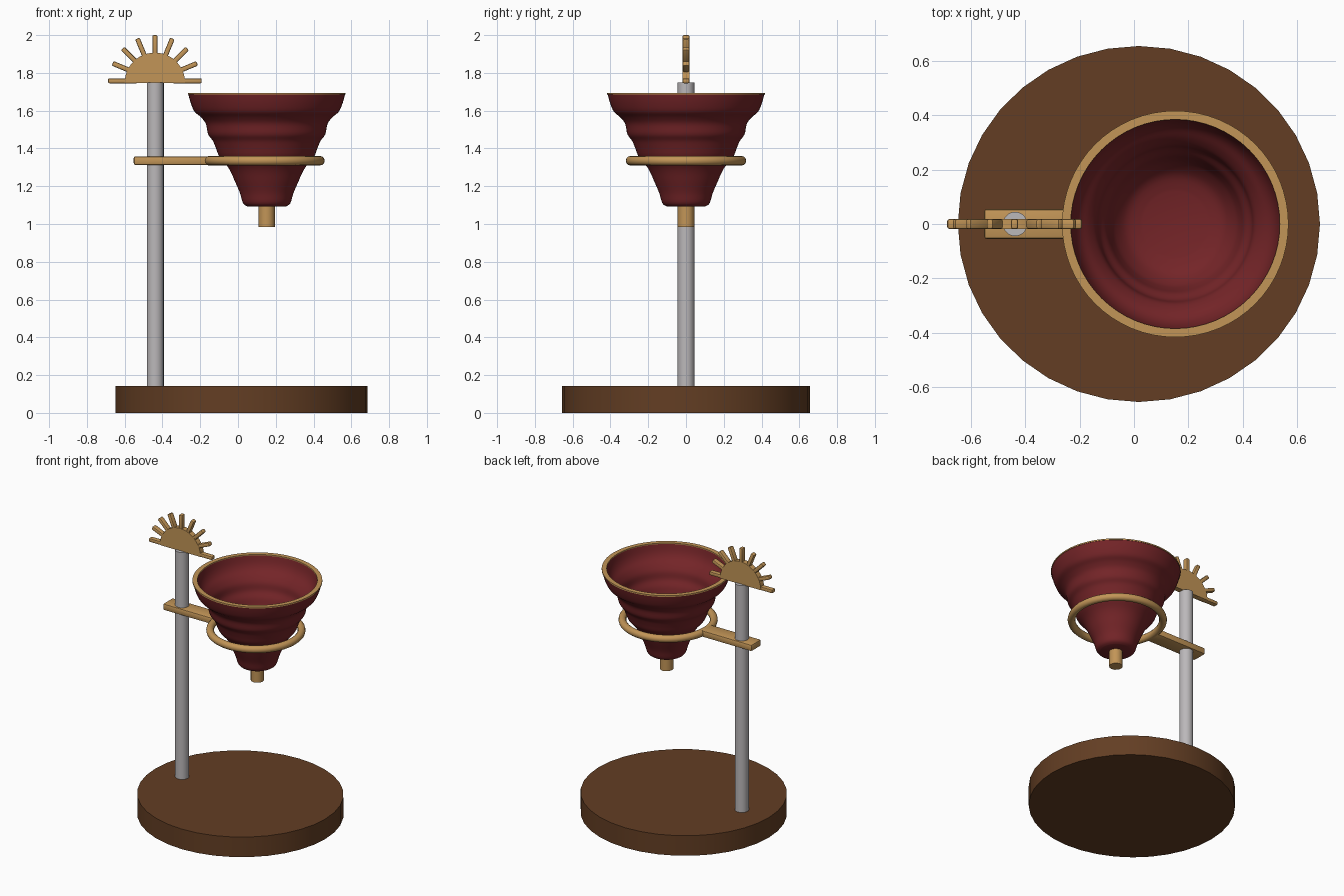
import bpy, bmesh, math
from mathutils import Matrix, Vector

if "Cube" in bpy.data.objects:
    bpy.data.objects.remove(bpy.data.objects["Cube"])


def mat(name, rgb):
    m = bpy.data.materials.new(name)
    m.diffuse_color = (*rgb, 1)
    m.use_nodes = True
    m.node_tree.nodes["Principled BSDF"].inputs["Base Color"].default_value = m.diffuse_color
    return m


WOOD = mat("brown wood", (0.125, 0.048, 0.017))
RED = mat("dark red", (0.175, 0.018, 0.021))
GOLD = mat("brass", (0.54, 0.30, 0.095))
STEEL = mat("pale grey metal", (0.50, 0.48, 0.49))


def finish(name, bm, material, angle=35):
    bmesh.ops.recalc_face_normals(bm, faces=bm.faces)
    me = bpy.data.meshes.new(name)
    bm.to_mesh(me)
    bm.free()
    ob = bpy.data.objects.new(name, me)
    bpy.context.collection.objects.link(ob)
    me.materials.append(material)
    bpy.ops.object.select_all(action='DESELECT')
    ob.select_set(True)
    bpy.context.view_layer.objects.active = ob
    bpy.ops.object.shade_smooth_by_angle(angle=math.radians(angle))
    return ob


def lathe(name, profile, material, x, n=48, closed=False, sy=1, angle=35):
    """Spin (radius, z) points round a vertical axis at the given x."""
    bm = bmesh.new()
    pts = profile + profile[:1] if closed else profile
    vs = [bm.verts.new((r, 0, z)) for r, z in pts]
    es = [bm.edges.new(p) for p in zip(vs, vs[1:])]
    bmesh.ops.spin(bm, geom=vs + es, cent=(0, 0, 0), axis=(0, 0, 1),
                   angle=math.tau, steps=n, use_duplicate=False)
    bmesh.ops.remove_doubles(bm, verts=bm.verts, dist=1e-5)
    bmesh.ops.transform(bm, matrix=Matrix.Translation((x, 0, 0)) @ Matrix.Diagonal((1, sy, 1, 1)),
                        verts=bm.verts)
    return finish(name, bm, material, angle)


def rod(name, r, z0, z1, material, x, n, sy=1):
    return lathe(name, [(0, z0), (r, z0), (r, z1), (0, z1)], material, x, n, sy=sy)


def bevelled_box(name, size, matrix, material, bevel):
    bm = bmesh.new()
    bmesh.ops.create_cube(bm, size=1, matrix=Matrix.Diagonal((*size, 1)))
    bmesh.ops.bevel(bm, geom=bm.edges[:], offset=bevel, segments=2, profile=0.5, affect='EDGES')
    bmesh.ops.transform(bm, matrix=matrix, verts=bm.verts)
    return finish(name, bm, material)


def smooth_curve(pts, sub=4):
    """Catmull-Rom interpolation of a profile."""
    p = [Vector(q) for q in [pts[0]] + pts + [pts[-1]]]
    out = []
    for a, b, c, d in zip(p, p[1:], p[2:], p[3:]):
        for i in range(sub):
            t = i / sub
            v = 0.5 * (2 * b + (c - a) * t + (2 * a - 5 * b + 4 * c - d) * t * t
                       + (3 * b - a - 3 * c + d) * t ** 3)
            out.append(tuple(v))
    return out + [tuple(pts[-1])]


# Base and post
rod("base", 0.667, 0.0, 0.142, WOOD, 0.018, 36, sy=0.983)
rod("post", 0.045, 0.13, 1.75, STEEL, -0.438, 20)

# Bowl: wavy outside, wavy inside and a floor part way down
outer = [(0.10, 1.092), (0.125, 1.11), (0.142, 1.165), (0.168, 1.225), (0.19, 1.275),
         (0.212, 1.31), (0.25, 1.355), (0.268, 1.40), (0.285, 1.44), (0.31, 1.475),
         (0.322, 1.53), (0.348, 1.565), (0.382, 1.595), (0.402, 1.64), (0.415, 1.687)]
inner = [(0.385, 1.687), (0.372, 1.64), (0.352, 1.605), (0.318, 1.572), (0.292, 1.535),
         (0.28, 1.485), (0.255, 1.445), (0.24, 1.40), (0.222, 1.36), (0.18, 1.315), (0.12, 1.295)]
lathe("bowl", [(0, 1.092)] + smooth_curve(outer) + smooth_curve(inner) + [(0, 1.29)], RED, 0.152, 64)
lathe("bowl_rim", [(0.385, 1.685), (0.417, 1.685), (0.417, 1.694), (0.385, 1.694)],
      GOLD, 0.152, 64, closed=True)
rod("spout", 0.044, 0.985, 1.10, GOLD, 0.152, 12)

# Holder: ring and arm
ring = [(0.294 + 0.025 * math.cos(a), 1.335 + 0.025 * math.sin(a))
        for a in (math.tau * i / 12 for i in range(12))]
lathe("holder_ring", ring, GOLD, 0.14, 56, closed=True, angle=60)
bevelled_box("holder_arm", (0.40, 0.11, 0.046), Matrix.Translation((-0.352, 0, 1.335)), GOLD, 0.01)

# Sunburst finial: half disc and nine rays
SUN = Vector((-0.44, 0, 1.747))
bm = bmesh.new()
arc = [bm.verts.new((SUN.x + 0.16 * math.cos(math.pi * i / 24), -0.019,
                     SUN.z + 0.16 * math.sin(math.pi * i / 24))) for i in range(25)]
face = bm.faces.new(arc)
ext = bmesh.ops.extrude_face_region(bm, geom=[face])
bmesh.ops.translate(bm, vec=(0, 0.038, 0),
                    verts=[v for v in ext["geom"] if isinstance(v, bmesh.types.BMVert)])
finish("sun_half_disc", bm, GOLD)
for i in range(9):
    a = math.pi * i / 8
    m = (Matrix.Translation(SUN + Vector((0, 0, 0.011))) @ Matrix.Rotation(-a, 4, 'Y')
         @ Matrix.Translation((0.17, 0, 0)))
    length = 0.156 if i in (0, 8) else 0.144
    bevelled_box(f"sun_ray_{i + 1}", (length, 0.036, 0.026), m, GOLD, 0.007)
